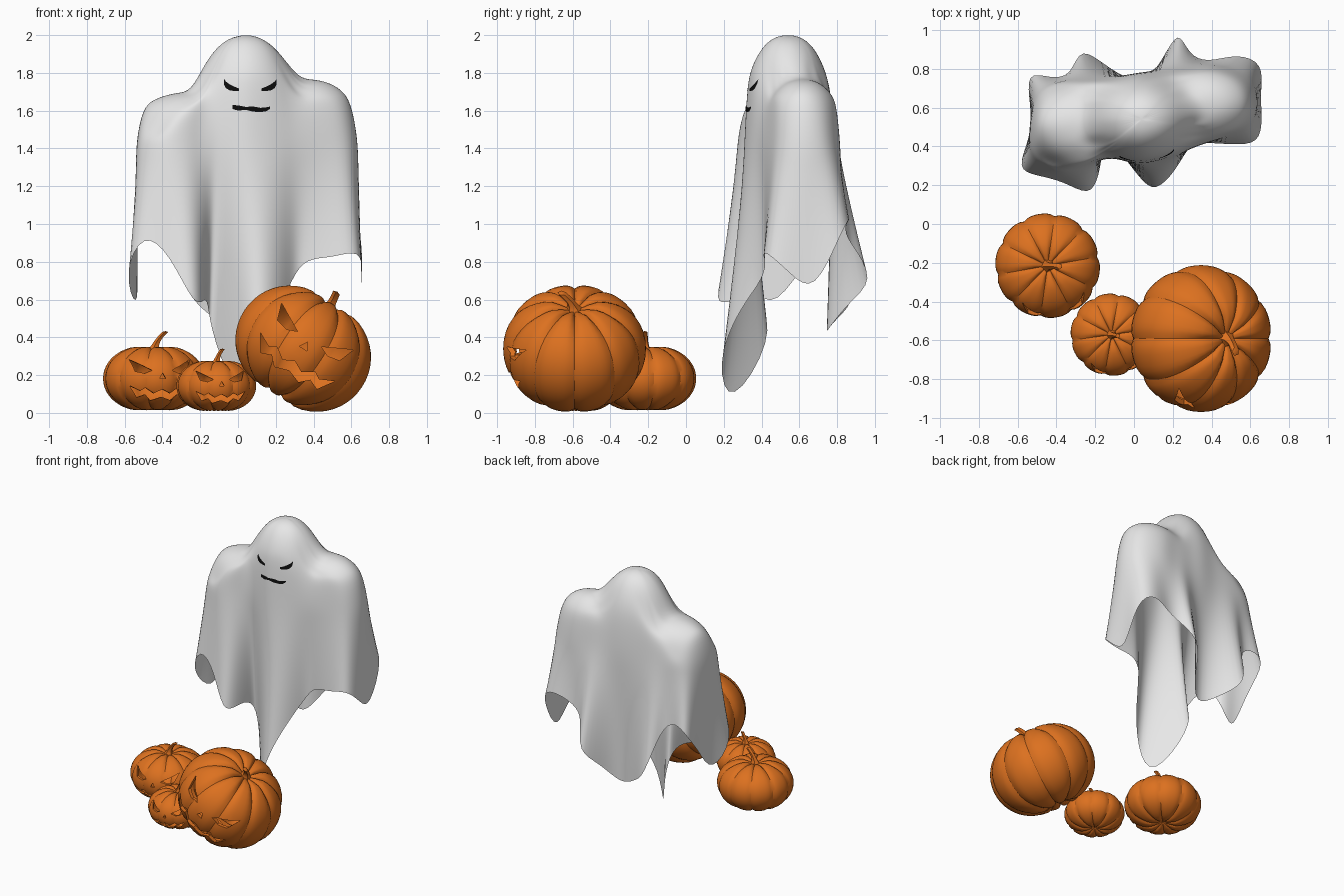
import bpy, bmesh, math
from mathutils import Vector
from mathutils.bvhtree import BVHTree

cube = bpy.data.objects.get("Cube")
if cube:
    bpy.data.objects.remove(cube)


def material(name, rgb):
    mat = bpy.data.materials.new(name)
    mat.use_nodes = True
    mat.diffuse_color = (*rgb, 1)
    mat.node_tree.nodes["Principled BSDF"].inputs["Base Color"].default_value = (*rgb, 1)
    return mat


sheet_white = material("sheet white", (0.8, 0.8, 0.8))
pumpkin_orange = material("pumpkin orange", (0.72, 0.165, 0.014))
face_black = material("face black", (0.004, 0.004, 0.004))


def add_object(name, bm, mat):
    bmesh.ops.recalc_face_normals(bm, faces=bm.faces[:])
    mesh = bpy.data.meshes.new(name)
    bm.to_mesh(mesh)
    bm.free()
    mesh.materials.append(mat)
    obj = bpy.data.objects.new(name, mesh)
    bpy.context.collection.objects.link(obj)
    return obj


def activate(obj):
    bpy.ops.object.select_all(action='DESELECT')
    obj.select_set(True)
    bpy.context.view_layer.objects.active = obj


def smooth(obj, angle):
    activate(obj)
    bpy.ops.object.shade_smooth_by_angle(angle=math.radians(angle))


def loft(rings, start=None, end=None):
    """Skin closed rings, with optional pole points at the two ends."""
    bm = bmesh.new()
    rows = [[bm.verts.new(p) for p in ring] for ring in rings]
    n = len(rows[0])
    for a, b in zip(rows, rows[1:]):
        for i in range(n):
            j = (i + 1) % n
            bm.faces.new((a[i], a[j], b[j], b[i]))
    for pole, row in ((start, rows[0]), (end, rows[-1])):
        if pole is not None:
            tip = bm.verts.new(pole)
            for i in range(n):
                bm.faces.new((tip, row[i], row[(i + 1) % n]))
    return bm


# Ghost: hem points run counter-clockwise from the left arm
hem = [Vector(p) for p in (
    (.65, .41, .87), (.66, .55, .74), (.65, .68, .62), (.67, .83, .98),
    (.53, .88, 1.05), (.38, .83, .97), (.28, .87, .9), (.23, 1.01, .7),
    (.15, .85, .58), (.05, .71, .38), (-.12, .79, .5), (-.28, .93, .61),
    (-.32, .76, .94), (-.43, .75, 1.02), (-.56, .79, .95), (-.53, .6, .76),
    (-.53, .45, .52), (-.61, .28, .74), (-.5, .25, .97), (-.36, .22, .84),
    (-.23, .14, .56), (-.18, .24, .6), (-.16, .4, .6), (-.14, .47, .4),
    (.03, .23, 0), (.11, .16, .27), (.22, .28, .55), (.29, .42, .72),
    (.36, .42, .82), (.5, .41, .82))]
count = len(hem)
CHEST = 1.45
crown = Vector((.04, .54, 2.0))

# Softened hem outline gives the chest outline where the sheet starts to hang
chest = []
for i, p in enumerate(hem):
    near = sum((hem[(i + k) % count] for k in (-2, -1, 1, 2)), Vector()) / 4
    q = p.lerp(near, .6)
    spine = .54 + .1 * q.x
    offset = (q.y - spine) * .85
    middle = abs(q.x - .03)
    body = math.copysign(.25 - .25 * middle, offset)
    offset += (body - offset) * .7 * max(0, 1 - (middle / .4) ** 2)
    chest.append(Vector((q.x, spine + offset, CHEST)))


def dome(x, y, cx, cy, rx, ry, height):
    d = ((x - cx) / rx) ** 2 + ((y - cy) / ry) ** 2
    return height * math.sqrt(max(0, 1 - d ** 1.2))


def sheet_height(x, y, f):
    """Head, two shoulders and a low filler that bridges the cloth between."""
    between = math.sqrt(max(0, 1 - ((x - .04) / .45) ** 2))
    bumps = (dome(x, y, .04, .54, .29, .25, .545),
             dome(x, y, .39, .62, .27, .21, .315),
             dome(x, y, -.31, .51, .27, .21, .24),
             between * min(.23, .5 * math.sqrt(1 - f * f)))
    return CHEST + sum(b ** 4 for b in bumps) ** .25


rings = []
for f in (.12, .25, .38, .5, .62, .74, .85, .94):
    ring = []
    for c in chest:
        p = crown.lerp(c, f)
        ring.append((p.x, p.y, sheet_height(p.x, p.y, f)))
    rings.append(ring)
for t in (0, .18, .36, .54, .7, .85, 1):
    ring = []
    for c, h in zip(chest, hem):
        p = c.lerp(h, t ** 1.15)
        p.z = CHEST + (h.z - CHEST) * t
        ring.append(p)
    rings.append(ring)
ghost = add_object("ghost_sheet", loft(rings, start=crown), sheet_white)
activate(ghost)
sub = ghost.modifiers.new("soft cloth", 'SUBSURF')
sub.levels = sub.render_levels = 2
bpy.ops.object.modifier_apply(modifier=sub.name)
bpy.ops.object.shade_smooth()

# Ghost face: thin plates that follow the cloth
tree = BVHTree.FromPolygons([v.co for v in ghost.data.vertices],
                            [p.vertices[:] for p in ghost.data.polygons])


def face_plate(name, columns):
    """Columns are (x, low z, high z) across the shape."""
    bm = bmesh.new()
    rows = []
    for x, low, high in columns:
        row = []
        for k in range(4):
            z = low + (high - low) * k / 3
            hit = tree.ray_cast(Vector((x, -.5, z)), Vector((0, 1, 0)))[0]
            y = hit.y if hit else .33
            row.append(bm.verts.new((x, y - .004, z)))
        rows.append(row)
    for a, b in zip(rows, rows[1:]):
        for k in range(3):
            bm.faces.new((a[k], b[k], b[k + 1], a[k + 1]))
    return add_object(name, bm, face_black)


eye = ((.065, .704, .718), (.04, .704, .727), (.015, .708, .74),
       (-.005, .72, .755), (-.015, .74, .77))
for name, side in (("ghost_right_eye", 1), ("ghost_left_eye", -1)):
    face_plate(name, [(.065 + side * (e[0] - .125), 1 + e[1], 1 + e[2]) for e in eye])
face_plate("ghost_mouth", [
    (-.03, 1.61, 1.63), (0, 1.6, 1.628), (.04, 1.605, 1.62), (.08, 1.595, 1.622),
    (.12, 1.592, 1.615), (.15, 1.597, 1.618), (.17, 1.61, 1.622)])

# Carved face outlines, in units of pumpkin radius
carved_eye = [(.6, .37), (.2, .16), (.34, .1), (.52, .14)]
nose = [(0, .11), (-.06, 0), (.06, 0)]
mouth_top = [(.62, -.14), (.42, -.24), (.32, -.18), (.16, -.29)]
mouth_low = [(.47, -.37), (.32, -.31), (.2, -.43)]


def flip(points):
    return [(-x, z) for x, z in points]


mouth = (mouth_top + [(0, -.21)] + flip(mouth_top)[::-1]
         + flip(mouth_low) + [(0, -.36)] + mouth_low[::-1])


def carve(body, radius):
    bm = bmesh.new()
    for outline in (carved_eye, flip(carved_eye), nose, mouth):
        front, back = ([bm.verts.new((x * radius, y * radius, z * radius))
                        for x, z in outline] for y in (-1.3, -.35))
        bm.faces.new(front)
        bm.faces.new(back[::-1])
        for i in range(len(front)):
            j = (i + 1) % len(front)
            bm.faces.new((front[j], front[i], back[i], back[j]))
    cutter = add_object("face_cutter", bm, pumpkin_orange)
    cutter.hide_render = True
    activate(body)
    cut = body.modifiers.new("carving", 'BOOLEAN')
    cut.operation, cut.solver, cut.object = 'DIFFERENCE', 'EXACT', cutter
    bpy.ops.object.modifier_apply(modifier=cut.name)
    bpy.data.objects.remove(cutter)


def pumpkin(name, place, radius, half, turn, lean, ribs=10):
    segments, levels = ribs * 8, 24
    rings = []
    for k in range(1, levels):
        a = math.pi * (k / levels - .5)
        r = math.cos(a) ** .8
        z = half * math.sin(a) * (1.03 - .2 * math.exp(-(r / .22) ** 2))
        depth = .045 + .11 * math.sin(a) ** 4
        ring = []
        for s in range(segments):
            t = math.tau * s / segments
            lobe = 1 - depth * (1 - abs(math.sin(t * ribs / 2))) ** 2
            ring.append((radius * r * lobe * math.cos(t),
                         radius * r * lobe * math.sin(t),
                         z * (1 - (1 - lobe) * .6 * math.sin(a) ** 2)))
        rings.append(ring)
    pole = half * .82
    body = add_object(name + "_shell", loft(rings, (0, 0, -pole), (0, 0, pole)),
                      pumpkin_orange)
    activate(body)
    wall = body.modifiers.new("wall", 'SOLIDIFY')
    wall.thickness = radius * .07
    bpy.ops.object.modifier_apply(modifier=wall.name)
    carve(body, radius)

    # Bent, tapering five-ridged stem
    rings = []
    top = radius * .93
    for k in range(7):
        u = k / 6
        r = radius * (.06 + .11 * (1 - u) ** 4)
        rings.append([(lean[0] * radius * u * u + r * w * math.cos(t),
                       lean[1] * radius * u * u + r * w * math.sin(t),
                       pole * .97 + (top - pole) * u)
                      for t, w in ((math.tau * s / 10, 1 if s % 2 else .8)
                                   for s in range(10))])
    tip = (lean[0] * radius, lean[1] * radius, top)
    stem = add_object(name + "_stem", loft(rings, end=tip), pumpkin_orange)
    for part in (body, stem):
        part.location = place
        part.rotation_euler = [math.radians(d) for d in turn]
        smooth(part, 35)


pumpkin("medium_pumpkin", (-.445, -.215, .182), .27, .172, (0, 0, 10), (.22, -.05))
pumpkin("small_pumpkin", (-.115, -.57, .143), .212, .135, (0, 0, 8), (.15, -.05))
pumpkin("large_pumpkin", (.345, -.59, .34), .378, .29, (0, 33, 0), (-.03, -.18))
